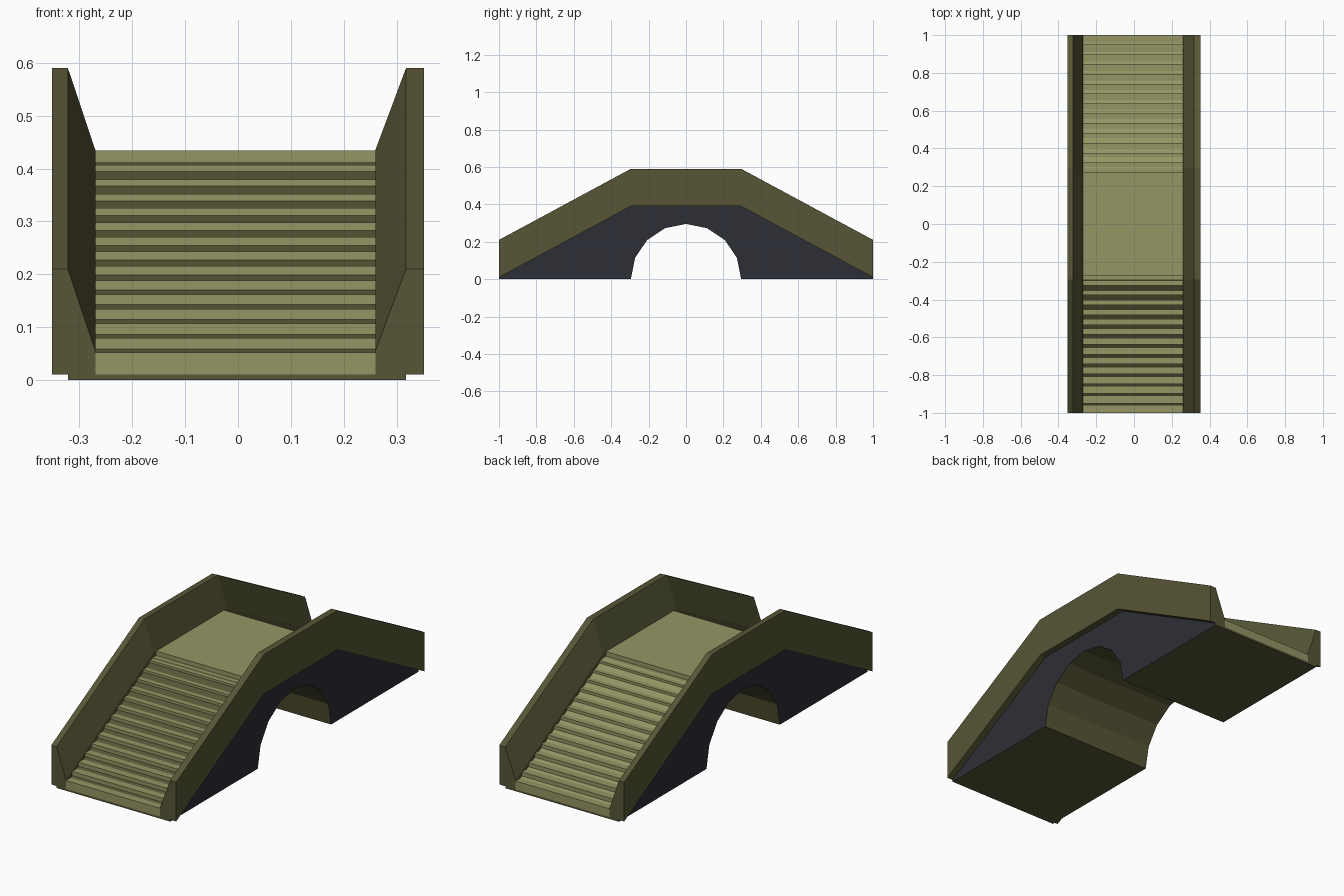
import bpy, bmesh, math

if "Cube" in bpy.data.objects:
    bpy.data.objects.remove(bpy.data.objects["Cube"])


def material(name, rgb):
    m = bpy.data.materials.new(name)
    m.diffuse_color = (*rgb, 1)
    m.use_nodes = True
    m.node_tree.nodes["Principled BSDF"].inputs["Base Color"].default_value = m.diffuse_color
    return m


LIGHT = material("light_stone", (0.30, 0.30, 0.13))
OLIVE = material("olive_stone", (0.095, 0.093, 0.037))
DARK = material("dark_wall", (0.027, 0.028, 0.037))


def loft(name, sections, mats, pick=None):
    """Join matching closed sections with quads and cap both ends."""
    bm = bmesh.new()
    rings = [[bm.verts.new(p) for p in s] for s in sections]
    n = len(rings[0])
    for a, b in zip(rings, rings[1:]):
        for i in range(n):
            j = (i + 1) % n
            bm.faces.new((a[i], a[j], b[j], b[i]))
    bm.faces.new(rings[0])
    bm.faces.new(rings[-1])
    bmesh.ops.recalc_face_normals(bm, faces=bm.faces)
    if pick:
        for f in bm.faces:
            f.material_index = pick(f)
    me = bpy.data.meshes.new(name)
    bm.to_mesh(me)
    bm.free()
    for m in mats:
        me.materials.append(m)
    ob = bpy.data.objects.new(name, me)
    bpy.context.collection.objects.link(ob)
    return ob


def prism(name, profile, x0, x1, mats, pick=None):
    return loft(name, [[(x, y, z) for y, z in profile] for x in (x0, x1)], mats, pick)


def mirrored(half):
    """Complete a y-z outline across y = 0."""
    return half + [(-y, z) for y, z in reversed(half)]


# Line that the bridge follows
path = mirrored([(-1, 0.01), (-0.295, 0.39)])

# Arched body: dark side walls, olive arch, front ramp and underside, light back ramp
R = 0.295
arch = [(R * math.cos(math.pi * i / 8), R * math.sin(math.pi * i / 8)) for i in range(9)]
outline = mirrored([(-1, 0), (-1, 0.01), (-0.98, 0.042), (-0.295, 0.411)]) + arch


def body_material(f):
    if abs(f.normal.x) > 0.9:
        return 1
    c = f.calc_center_median()
    return 2 if f.normal.z > 0.3 and c.y > -0.1 else 0


prism("arched_body", outline, -0.322, 0.318, [OLIVE, DARK, LIGHT], body_material)

# Stairs and deck: 14 risers on each side
STEPS = 14
rise, run = (0.434 - 0.052) / STEPS, (0.95 - 0.273) / (STEPS - 1)
stairs = [(-1, 0.01), (-1, 0.052)]
for i in range(STEPS):
    y = -0.95 + i * run
    stairs += [(y, 0.052 + i * rise), (y, 0.052 + (i + 1) * rise)]
prism("stairs_and_deck", mirrored(stairs) + [(0.295, 0.39), (-0.295, 0.39)],
      -0.27, 0.26, [LIGHT])

# Parapets with sloping inner faces, swept along the path
for name, outer, lip, inner in (("left_parapet", -0.352, -0.322, -0.27),
                                ("right_parapet", 0.352, 0.318, 0.26)):
    section = [(outer, 0), (outer, 0.2), (lip, 0.2), (inner, 0.045), (inner, 0)]
    loft(name, [[(x, y, z + h) for x, h in section] for y, z in path], [OLIVE])
